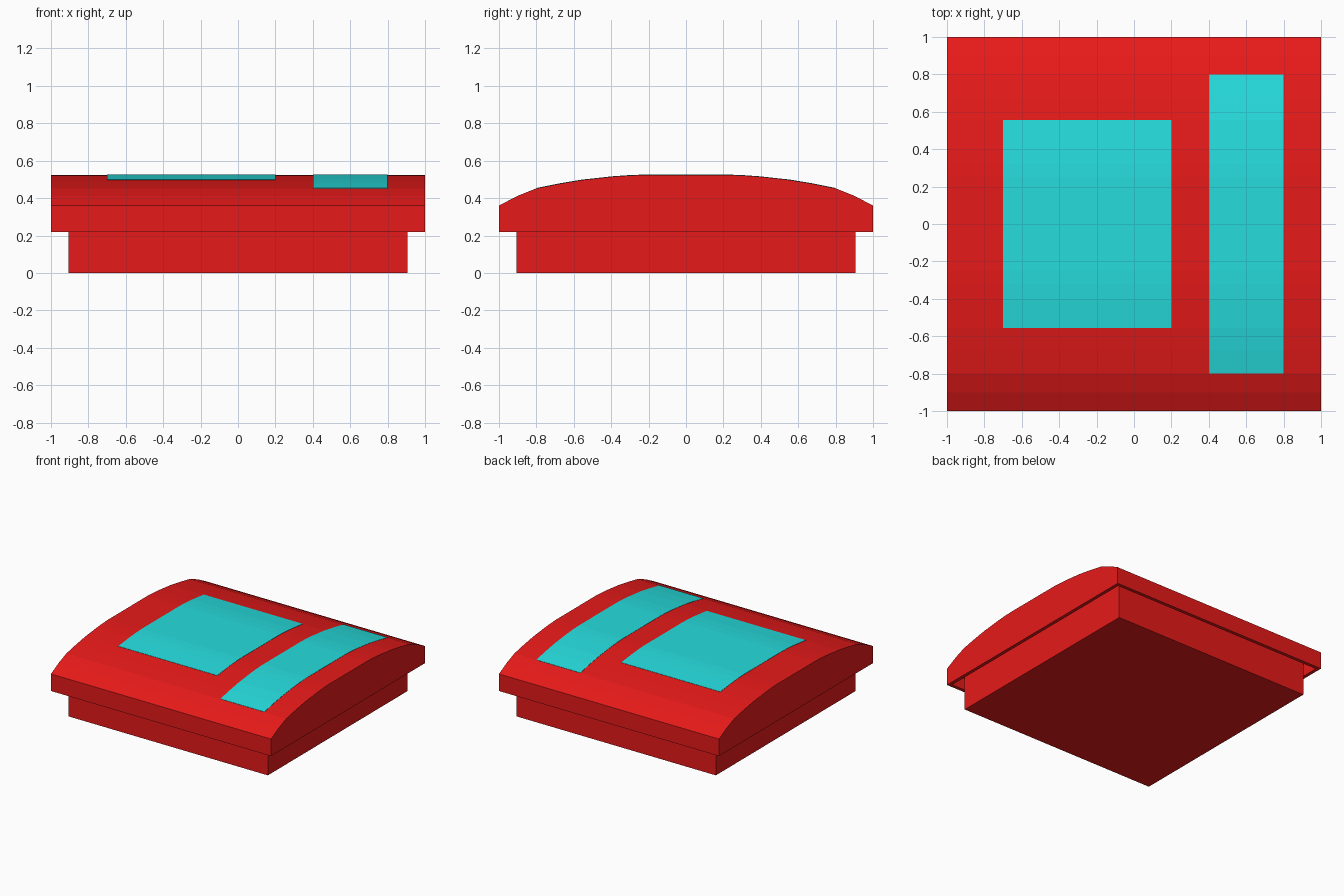
import bpy, bmesh

if "Cube" in bpy.data.objects:
    bpy.data.objects.remove(bpy.data.objects["Cube"])


def material(name, color):
    m = bpy.data.materials.new(name)
    m.diffuse_color = color
    m.use_nodes = True
    m.node_tree.nodes["Principled BSDF"].inputs["Base Color"].default_value = m.diffuse_color
    return m


red = material("red", (0.8, 0.01, 0.01, 1))
cyan = material("cyan", (0.02, 0.72, 0.73, 1))

# Half of the crowned roof profile, (y, z) from the eave to the crown
HALF = [(1, 0.36), (0.9, 0.412), (0.8, 0.452), (0.675, 0.477), (0.555, 0.497),
        (0.4, 0.514), (0.32, 0.52), (0.25, 0.523)]


def crown(y_max):
    half = [p for p in HALF if p[0] <= y_max + 1e-6]
    return [(-y, z) for y, z in half] + half[::-1]


def finish(bm, name, mat):
    bmesh.ops.recalc_face_normals(bm, faces=bm.faces)
    me = bpy.data.meshes.new(name)
    bm.to_mesh(me)
    bm.free()
    ob = bpy.data.objects.new(name, me)
    me.materials.append(mat)
    bpy.context.collection.objects.link(ob)
    return ob


def prism(x0, x1, outline):
    """Extrude a closed (y, z) outline from x0 to x1."""
    bm = bmesh.new()
    face = bm.faces.new([bm.verts.new((x0, y, z)) for y, z in outline])
    ext = bmesh.ops.extrude_face_region(bm, geom=[face], use_keep_orig=True)
    verts = [g for g in ext["geom"] if isinstance(g, bmesh.types.BMVert)]
    bmesh.ops.translate(bm, verts=verts, vec=(x1 - x0, 0, 0))
    bmesh.ops.recalc_face_normals(bm, faces=bm.faces)
    return bm


# Crowned cover with a recess underneath, leaving a thin rim
bm = prism(-1, 1, [(1, 0.22)] + [(-1, 0.22)] + crown(1))
bottom = next(f for f in bm.faces if all(abs(v.co.z - 0.22) < 1e-5 for v in f.verts))
bmesh.ops.inset_region(bm, faces=[bottom], thickness=0.04)
ext = bmesh.ops.extrude_discrete_faces(bm, faces=[bottom])
bmesh.ops.translate(bm, verts=ext["faces"][0].verts[:], vec=(0, 0, 0.1))
finish(bm, "cover", red)

# Base block rising into the recess
B = 0.905
finish(prism(-B, B, [(-B, 0), (B, 0), (B, 0.33), (-B, 0.33)]), "base", red)

# Two inlaid panels following the crown
for name, x0, x1, ym in (("wide_panel", -0.7, 0.2, 0.555),
                         ("narrow_panel", 0.4, 0.8, 0.8)):
    top = crown(ym)
    outline = [(y, z + 0.002) for y, z in top] + [(y, z - 0.01) for y, z in top[::-1]]
    finish(prism(x0, x1, outline), name, cyan)
